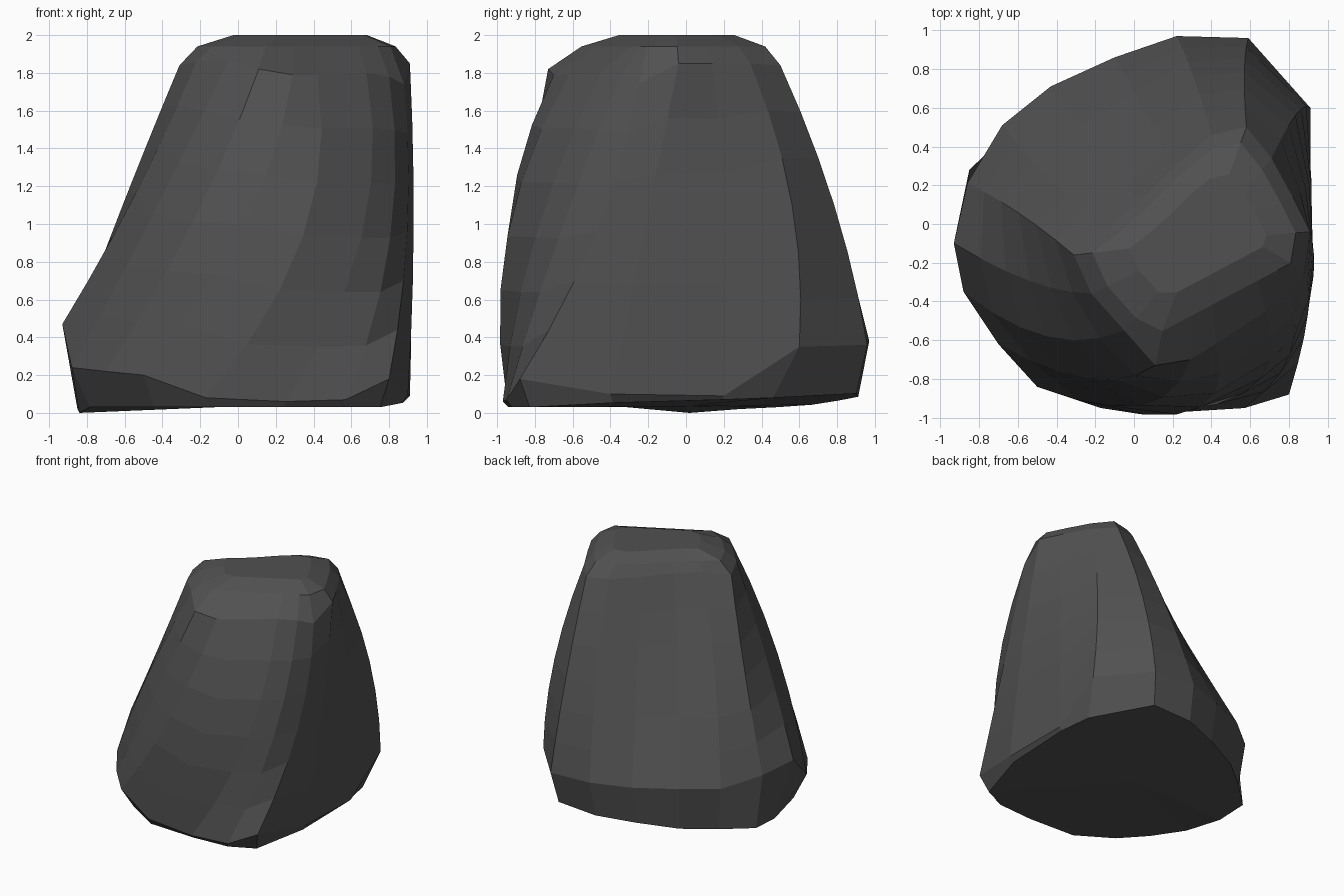
import bpy, bmesh
from mathutils import Vector

if "Cube" in bpy.data.objects:
    bpy.data.objects.remove(bpy.data.objects["Cube"])

# Ridges running up the rock, counter-clockwise from the left:
# lower rim (x, y, z), belly (x, y) at z = 1.05, shoulder (x, y, z)
RIDGES = [
    (-.86, .21, .44, -.63, .08, -.31, -.16, 1.84),
    (-.93, -.10, .47, -.60, -.27, -.22, -.36, 1.86),
    (-.88, -.35, .24, -.45, -.58, -.05, -.55, 1.87),
    (-.70, -.62, .22, -.22, -.80, .11, -.73, 1.82),
    (-.50, -.84, .20, .06, -.93, .29, -.70, 1.79),
    (-.17, -.95, .08, .38, -.92, .42, -.62, 1.79),
    (.25, -.97, .06, .68, -.76, .68, -.45, 1.80),
    (.57, -.95, .07, .82, -.63, .80, -.35, 1.78),
    (.80, -.88, .18, .90, -.44, .88, -.25, 1.74),
    (.90, -.40, .10, .93, -.20, .91, -.04, 1.85),
    (.91, .20, .09, .90, .20, .82, .14, 1.85),
    (.91, .60, .35, .84, .57, .71, .34, 1.85),
    (.59, .96, .36, .57, .80, .58, .50, 1.84),
    (.22, .97, .38, .30, .78, .40, .46, 1.85),
    (-.10, .86, .38, .04, .61, .20, .29, 1.86),
    (-.43, .71, .40, -.24, .43, .03, .12, 1.87),
    (-.68, .51, .39, -.47, .27, -.14, -.03, 1.87),
]
BELLY_Z = 1.05
ROWS = 6


def ridge_point(r, t):
    """Point on the parabola through rim, belly and shoulder."""
    x0, y0, z0, x1, y1, x2, y2, z2 = r
    z = z0 + (z2 - z0) * t
    a = (z - BELLY_Z) * (z - z2) / ((z0 - BELLY_Z) * (z0 - z2))
    b = (z - z0) * (z - z2) / ((BELLY_Z - z0) * (BELLY_Z - z2))
    c = (z - z0) * (z - BELLY_Z) / ((z2 - z0) * (z2 - BELLY_Z))
    return Vector((a * x0 + b * x1 + c * x2, a * y0 + b * y1 + c * y2, z))


def inset(ring, centre, factor, z):
    c = Vector(centre)
    return [Vector((*(c + (p.xy - c) * factor), z)) for p in ring]


# Stack of rings: chamfered foot, sides, chamfered crown
sides = [[ridge_point(r, i / ROWS) for r in RIDGES] for i in range(ROWS + 1)]
foot = inset(sides[0], (0, 0), .94, .03)
for p, low in zip(foot, sides[0]):
    if low.z < .11:                      # thin foot stays wide
        p.xy = low.xy * .97
    elif low.x < 0 and low.y < -.3:      # undercut front left
        p.xy = low.xy * .89
    p.z += .07 * max(0, (low.x + low.y) / 1.5)   # foot lifts at the back right
    p.z = min(p.z, low.z - .02)
foot[0].xyz = (-.85, .28, .02)           # left toe
foot[1].xyz = (-.84, .02, 0)
foot[11].xyz = (.84, .46, .08)           # undercut back right corner
crown = [inset(sides[-1], (.37, -.08), f, z) for f, z in ((.86, 1.94), (.58, 2.0))]
for ring, back in zip(crown, (0, .16)):  # straight slanted front edge of the top
    for p in ring:
        p.y = max(p.y, -.62 + back + .53 * (p.x - .02))
rings = [foot] + sides + crown

bm = bmesh.new()
loops = [[bm.verts.new(p) for p in ring] for ring in rings]
n = len(RIDGES)
for lo, hi in zip(loops, loops[1:]):
    for i in range(n):
        j = (i + 1) % n
        bm.faces.new((lo[i], lo[j], hi[j], hi[i]))
bm.faces.new(loops[-1])

# Nearly flat underside
under = bm.verts.new((0, 0, .035))
for i in range(n):
    bm.faces.new((under, loops[0][(i + 1) % n], loops[0][i]))
bmesh.ops.recalc_face_normals(bm, faces=bm.faces)

mesh = bpy.data.meshes.new("boulder")
bm.to_mesh(mesh)
bm.free()
stone = bpy.data.materials.new("dark grey stone")
stone.diffuse_color = (.082, .082, .082, 1)
stone.use_nodes = True
stone.node_tree.nodes["Principled BSDF"].inputs["Base Color"].default_value = stone.diffuse_color
mesh.materials.append(stone)
boulder = bpy.data.objects.new("boulder", mesh)
bpy.context.collection.objects.link(boulder)
